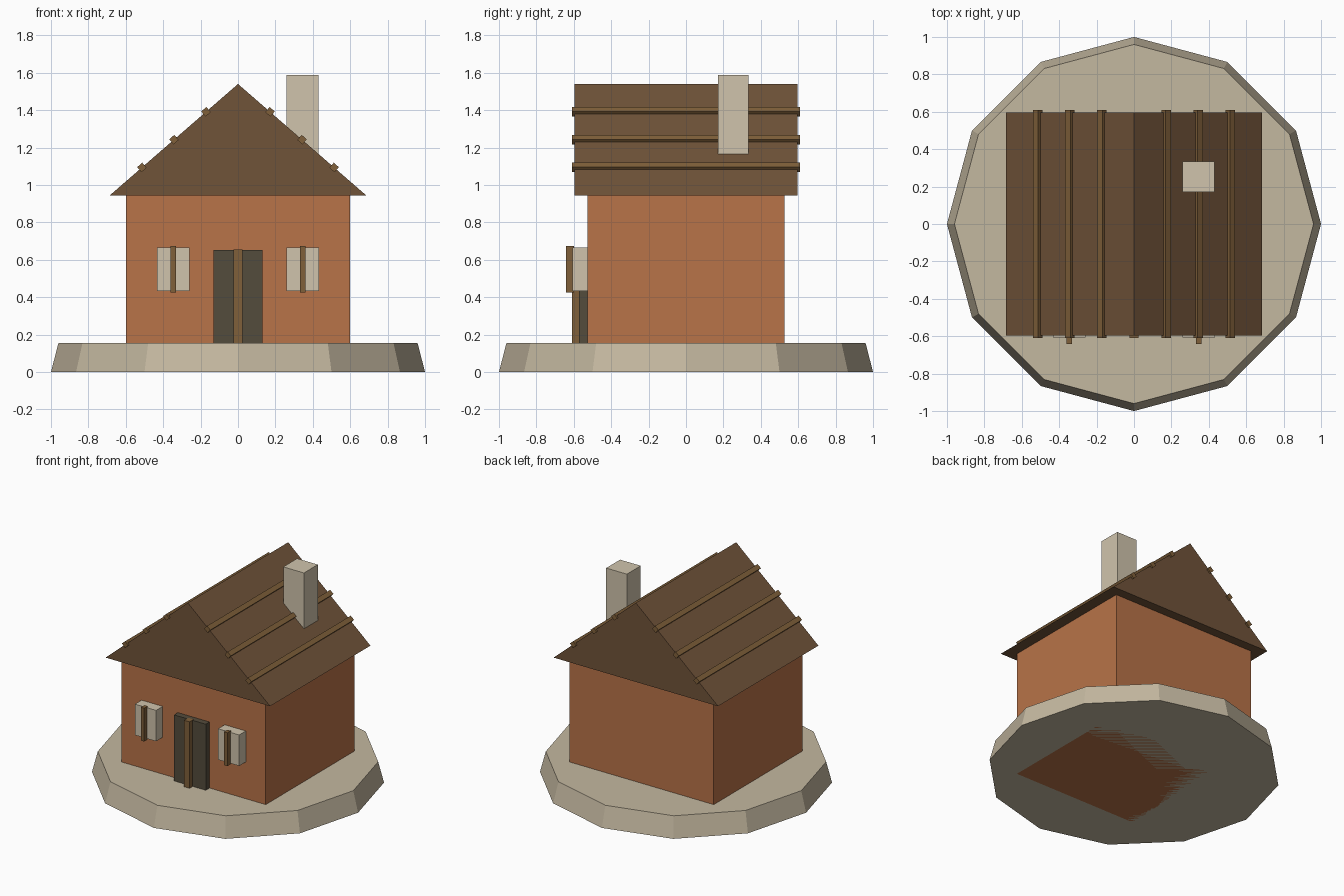
import bpy
from math import atan2

if "Cube" in bpy.data.objects:
    bpy.data.objects.remove(bpy.data.objects["Cube"])


def material(name, hex_rgb):
    def lin(c):
        return c / 12.92 if c <= 0.04045 else ((c + 0.055) / 1.055) ** 2.4
    m = bpy.data.materials.new(name)
    m.diffuse_color = [lin(int(hex_rgb[i:i + 2], 16) / 255) for i in (0, 2, 4)] + [1]
    m.use_nodes = True
    m.node_tree.nodes["Principled BSDF"].inputs["Base Color"].default_value = m.diffuse_color
    return m


STONE = material("stone", "C4B8A0")
CREAM = material("cream", "D0C4AC")
CLAY = material("clay", "B87348")
ROOF = material("roof_brown", "705339")
WOOD = material("wood", "80603A")
DARK = material("dark_wood", "544C3C")


def box(name, lo, hi, mat, angle=0):
    bpy.ops.mesh.primitive_cube_add(
        size=1, location=[(a + b) / 2 for a, b in zip(lo, hi)])
    ob = bpy.context.object
    ob.name = name
    ob.scale = [b - a for a, b in zip(lo, hi)]
    ob.rotation_euler.y = angle
    ob.data.materials.append(mat)
    return ob


# twelve-sided tapered base
bpy.ops.mesh.primitive_cone_add(vertices=12, radius1=1, radius2=0.96, depth=0.155,
                                location=(0, 0, 0.0775), rotation=(0, 0, 0))
base = bpy.context.object
base.name = "base"
base.data.materials.append(STONE)

# walls, running down through the base
box("walls", (-0.6, -0.527, 0), (0.6, 0.527, 0.95), CLAY)

# solid gable roof
HALF, EAVE, RIDGE = 0.685, 0.945, 1.54
profile = [(-HALF, EAVE), (HALF, EAVE), (0, RIDGE)]
verts = [(x, y, z) for y in (-0.597, 0.597) for x, z in profile]
mesh = bpy.data.meshes.new("roof")
mesh.from_pydata(verts, [], [(0, 1, 2), (5, 4, 3), (0, 3, 4, 1), (1, 4, 5, 2), (2, 5, 3, 0)])
roof = bpy.data.objects.new("roof", mesh)
mesh.materials.append(ROOF)
bpy.context.collection.objects.link(roof)

# roof battens, half sunk into each slope
slope = atan2(RIDGE - EAVE, HALF)
h = 0.018
for side in (-1, 1):
    for i in (1, 2, 3):
        x = side * HALF * i / 4
        z = RIDGE - (RIDGE - EAVE) * i / 4
        box("roof_batten", (x - h, -0.61, z - h), (x + h, 0.61, z + h), WOOD, side * slope)

# chimney
box("chimney", (0.258, 0.17, 1.13), (0.43, 0.335, 1.587), CREAM)

# door with centre strip
box("door", (-0.132, -0.572, 0.15), (0.132, -0.5, 0.652), DARK)
box("door_strip", (-0.023, -0.61, 0.15), (0.023, -0.56, 0.655), WOOD)

# windows with upright bars
for x in (-0.346, 0.346):
    box("window", (x - 0.088, -0.606, 0.432), (x + 0.088, -0.5, 0.665), CREAM)
    box("window_bar", (x - 0.014, -0.641, 0.424), (x + 0.014, -0.6, 0.675), WOOD)
